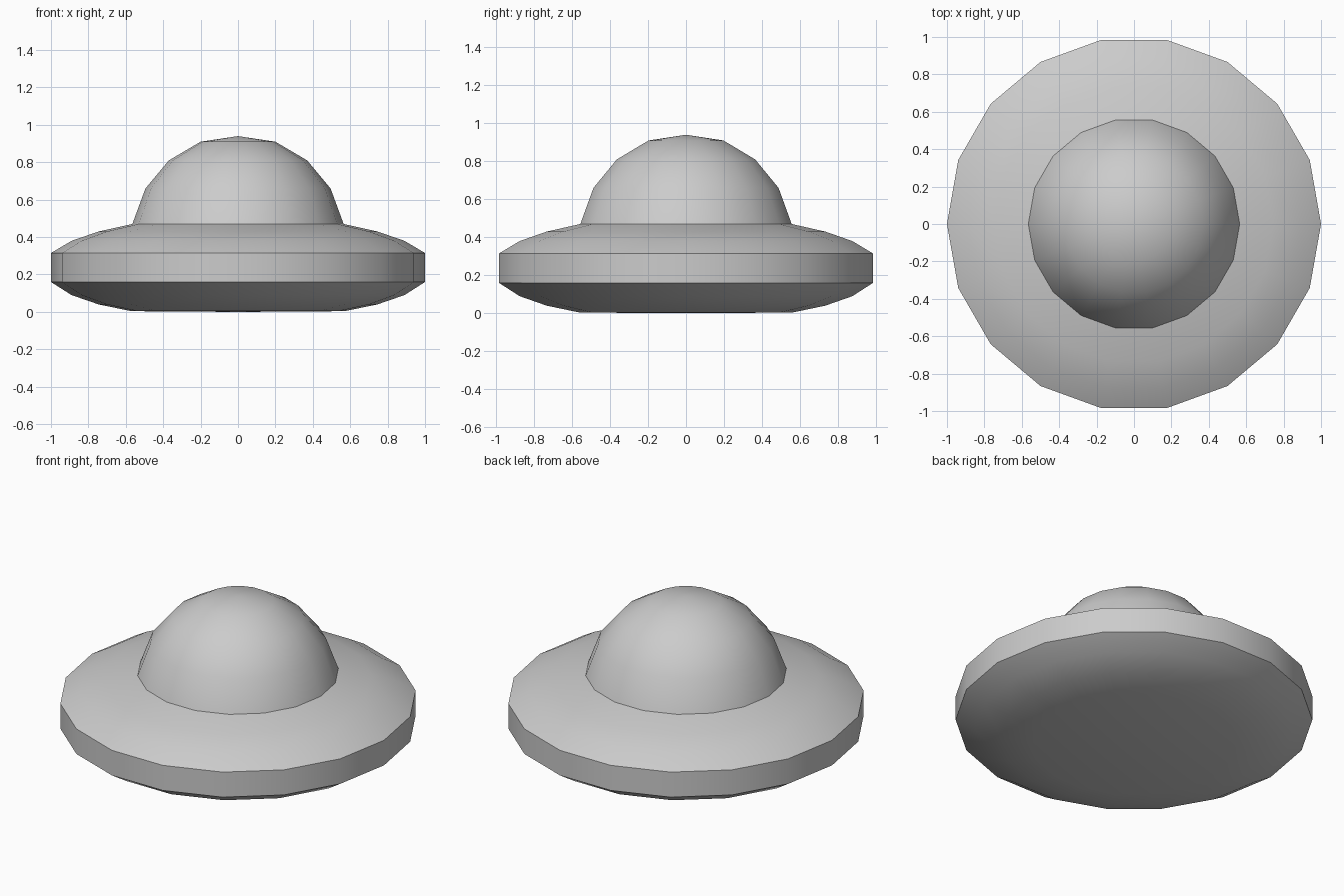
import bpy, bmesh, math

if "Cube" in bpy.data.objects:
    bpy.data.objects.remove(bpy.data.objects["Cube"])

SIDES = 18


def revolve(name, profile):
    """Spin an (r, z) profile, bottom to top, around the z axis."""
    bm = bmesh.new()
    rings = []
    for r, z in profile:
        if r == 0:
            rings.append([bm.verts.new((0, 0, z))] * SIDES)
        else:
            rings.append([bm.verts.new((r * math.cos(2 * math.pi * i / SIDES),
                                        r * math.sin(2 * math.pi * i / SIDES), z))
                          for i in range(SIDES)])
    for low, high in zip(rings, rings[1:]):
        for i in range(SIDES):
            j = (i + 1) % SIDES
            corners = dict.fromkeys((low[i], low[j], high[j], high[i]))
            bm.faces.new(list(corners))
    mesh = bpy.data.meshes.new(name)
    bm.normal_update()
    bm.to_mesh(mesh)
    bm.free()
    obj = bpy.data.objects.new(name, mesh)
    bpy.context.collection.objects.link(obj)
    bpy.ops.object.select_all(action='DESELECT')
    obj.select_set(True)
    bpy.context.view_layer.objects.active = obj
    bpy.ops.object.shade_smooth_by_angle(angle=math.radians(35))
    return obj


# Saucer body with a flat rim band and shallow curved top and underside
revolve("saucer_body", [(0, 0), (0.57, 0.004), (0.745, 0.04), (0.89, 0.09), (1, 0.16),
                        (1, 0.315), (0.89, 0.38), (0.745, 0.43), (0.565, 0.47)])

# Dome rising from the opening in the saucer
revolve("dome", [(0.565, 0.47), (0.495, 0.66), (0.37, 0.81), (0.2, 0.91), (0, 0.94)])
